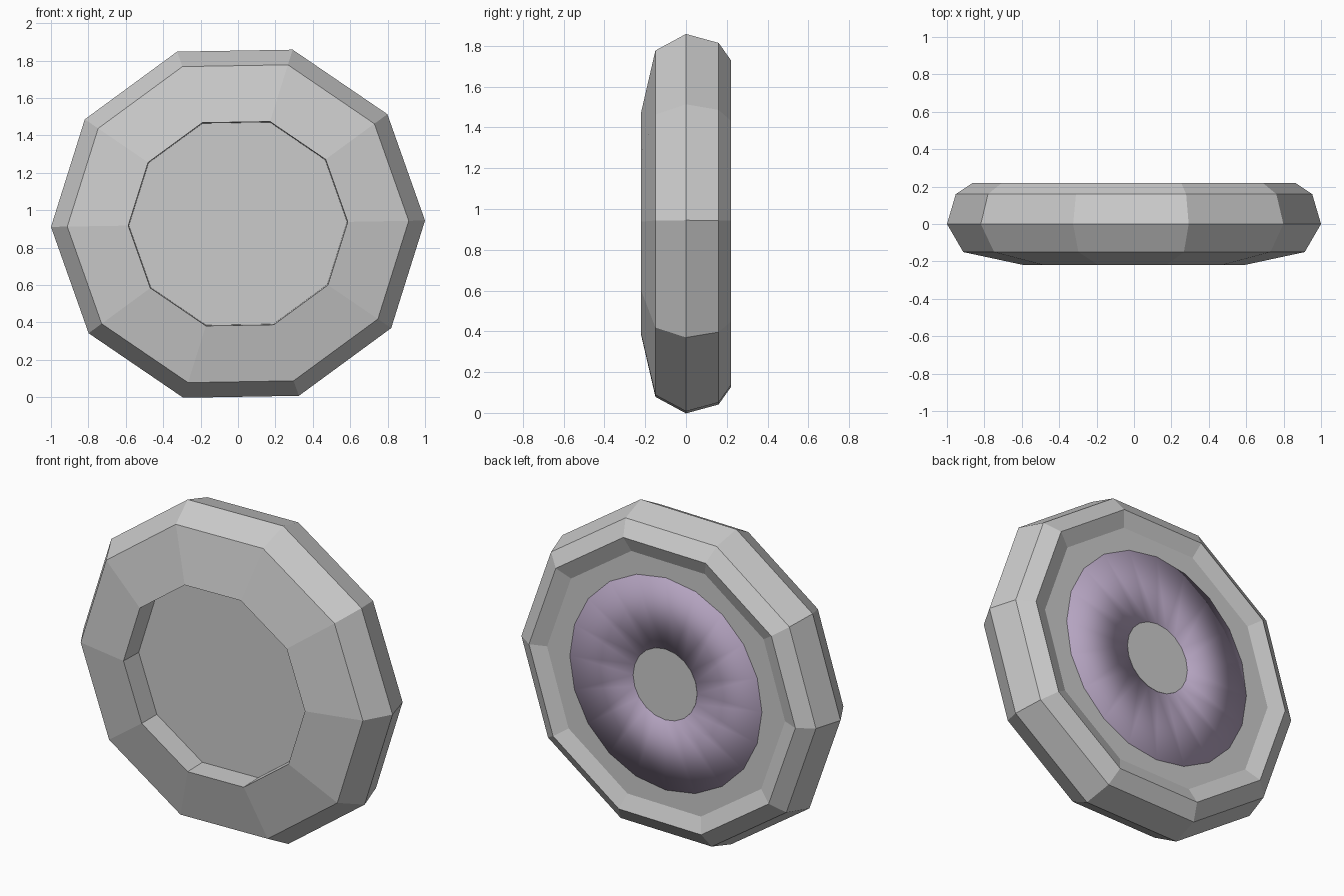
import bpy, bmesh, math

if "Cube" in bpy.data.objects:
    bpy.data.objects.remove(bpy.data.objects["Cube"])

ZC = 0.928  # height of the wheel axis


def lathe(name, rings, sides, turn=0.0, squash=1.0, cap_start=True, cap_end=True):
    """Bridge (radius, y) rings around the y axis, front to back."""
    bm = bmesh.new()
    loops = []
    for r, y in rings:
        loop = []
        for i in range(sides):
            a = turn + 2 * math.pi * i / sides
            loop.append(bm.verts.new((r * math.cos(a), y, ZC + squash * r * math.sin(a))))
        loops.append(loop)
    for lo, hi in zip(loops, loops[1:]):
        for i in range(sides):
            j = (i + 1) % sides
            bm.faces.new((lo[i], lo[j], hi[j], hi[i]))
    if cap_start:
        bm.faces.new(loops[0])
    if cap_end:
        bm.faces.new(loops[-1][::-1])
    bmesh.ops.recalc_face_normals(bm, faces=bm.faces)
    mesh = bpy.data.meshes.new(name)
    bm.to_mesh(mesh)
    bm.free()
    obj = bpy.data.objects.new(name, mesh)
    bpy.context.collection.objects.link(obj)
    return obj


# Ten-sided body: front recess, sloped front, rim, shallow back recess
lathe("wheel_body",
      [(0.583, -0.085), (0.587, -0.22), (0.913, -0.15), (1.0, 0.0),
       (0.953, 0.16), (0.862, 0.22), (0.77, 0.184)],
      10, turn=math.radians(1), squash=0.973)

# Coloured ring on the back, smooth shaded
ring = lathe("back_ring", [(0.62, 0.175), (0.62, 0.188), (0.205, 0.192), (0.205, 0.18)],
             20, cap_start=False, cap_end=False)
for p in ring.data.polygons:
    p.use_smooth = True
mat = bpy.data.materials.new("purple")
mat.diffuse_color = (0.46, 0.37, 0.53, 1)
mat.use_nodes = True
mat.node_tree.nodes["Principled BSDF"].inputs["Base Color"].default_value = mat.diffuse_color
ring.data.materials.append(mat)

# Plain hub in the middle of the ring
lathe("back_hub", [(0.207, 0.175), (0.207, 0.193)], 20)
